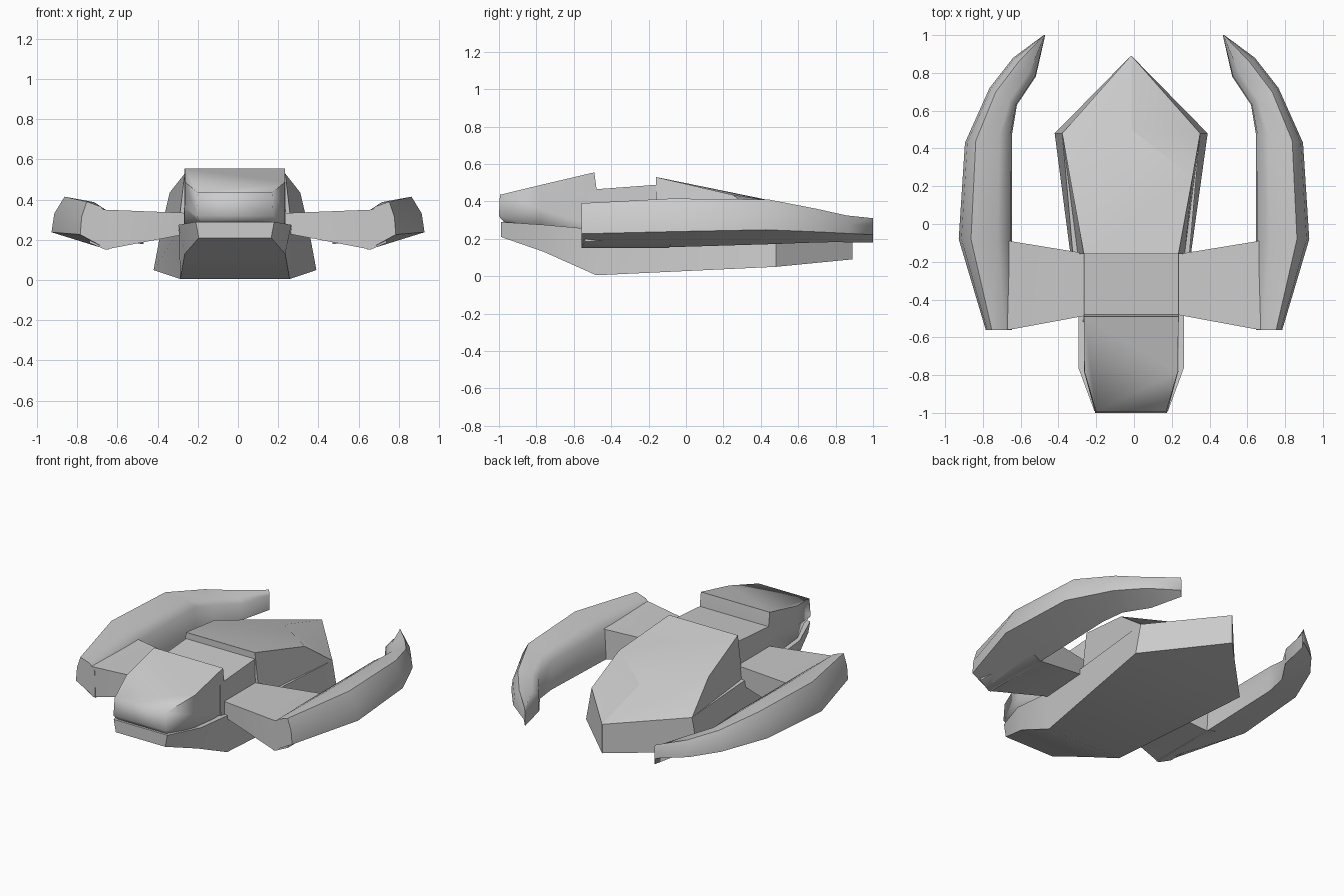
import bpy, bmesh, math

cube = bpy.data.objects.get("Cube")
if cube:
    bpy.data.objects.remove(cube, do_unlink=True)

grey = bpy.data.materials.new("hull_grey")
grey.use_nodes = True
colour = (0.6, 0.6, 0.6, 1)
grey.diffuse_color = colour
grey.node_tree.nodes["Principled BSDF"].inputs["Base Color"].default_value = colour

CX = -0.015  # the body sits slightly off the arm centre line


def loft(name, rings, angle=50, shift=0.0):
    """Bridge closed rings of equal length and cap both ends."""
    bm = bmesh.new()
    rows = [[bm.verts.new((x + shift, y, z)) for x, y, z in r] for r in rings]
    n = len(rows[0])
    for a, b in zip(rows, rows[1:]):
        for i in range(n):
            j = (i + 1) % n
            bm.faces.new((a[i], a[j], b[j], b[i]))
    bm.faces.new(rows[0])
    bm.faces.new(rows[-1])
    bmesh.ops.remove_doubles(bm, verts=bm.verts, dist=0.0005)
    bmesh.ops.recalc_face_normals(bm, faces=bm.faces)
    mesh = bpy.data.meshes.new(name)
    bm.to_mesh(mesh)
    bm.free()
    mesh.materials.append(grey)
    obj = bpy.data.objects.new(name, mesh)
    bpy.context.collection.objects.link(obj)
    bpy.ops.object.select_all(action='DESELECT')
    obj.select_set(True)
    bpy.context.view_layer.objects.active = obj
    bpy.ops.object.shade_smooth_by_angle(angle=math.radians(angle))
    return obj


def mirrored(half):
    """Close an outline given along its +x half."""
    return half + [(-x, y, z) for x, y, z in reversed(half)]


# lower hull: y, bottom half width, top half width, bottom z, top z
sections = [(-0.99, 0.18, 0.195, 0.21, 0.29), (-0.76, 0.25, 0.28, 0.13, 0.275),
            (-0.48, 0.272, 0.28, 0.005, 0.25), (0.48, 0.405, 0.365, 0.05, 0.265),
            (0.89, 0.002, 0.002, 0.09, 0.28)]
loft("lower_hull", [mirrored([(wb, y, zb), (wt, y, zt)])
                    for y, wb, wt, zb, zt in sections], 40, CX)

# rear shell: base outline rising to a sloping pointed top plate
base = [(0.283, -0.16, 0.25), (0.365, 0.48, 0.265), (0.001, 0.89, 0.28)]
plate = [(0.25, -0.16, 0.53), (0.325, 0.25, 0.435), (0.001, 0.5, 0.395)]
loft("rear_shell", [mirrored(base), mirrored(plate)], 40, CX)

# neck between head and shell
loft("neck", [mirrored([(0.255, y, 0.22), (0.25, y, z)])
              for y, z in ((-0.52, 0.462), (-0.14, 0.49))], 40, CX)

# head hood: recessed underside, bulging cheeks, sloping roof
loft("head_hood", [
    mirrored([(0.25, -0.47, 0.26), (0.25, -0.78, 0.26), (0.17, -0.965, 0.28)]),
    mirrored([(0.25, -0.47, 0.4), (0.25, -0.78, 0.36), (0.19, -1.0, 0.32)]),
    mirrored([(0.25, -0.49, 0.555), (0.248, -0.78, 0.487), (0.185, -0.995, 0.435)]),
], 80, CX)

# side arms: inner x, inner y, outer x, outer y, bottom z, top z
arm = [(0.645, -0.56, 0.785, -0.56, 0.15, 0.39), (0.645, -0.08, 0.928, -0.08, 0.155, 0.415),
       (0.645, 0.48, 0.895, 0.43, 0.172, 0.41), (0.62, 0.63, 0.765, 0.72, 0.178, 0.36),
       (0.52, 0.78, 0.64, 0.88, 0.182, 0.325), (0.47, 1.0, 0.478, 1.0, 0.18, 0.31)]
# arm cross-section: fraction outward, fraction upward
profile = [(0, 0), (1, 0.32), (0.95, 0.68), (0.77, 1), (0.27, 0.9), (0.03, 0.73)]

for side, s in (("left", 1), ("right", -1)):
    loft(side + "_arm", [[(s * (xi + u * (xo - xi)), yi + u * (yo - yi), zb + v * (zt - zb))
                          for u, v in profile]
                         for xi, yi, xo, yo, zb, zt in arm], 60)
    # strut joining arm and body
    loft(side + "_strut", [[(s * x, y0, z0), (s * x, y1, z0), (s * x, y1, z1), (s * x, y0, z1)]
                           for x, y0, y1, z0, z1 in ((0.2, -0.475, -0.165, 0.24, 0.332),
                                                     (0.66, -0.56, -0.09, 0.152, 0.35),
                                                     (0.74, -0.54, -0.075, 0.185, 0.36))], 40)
